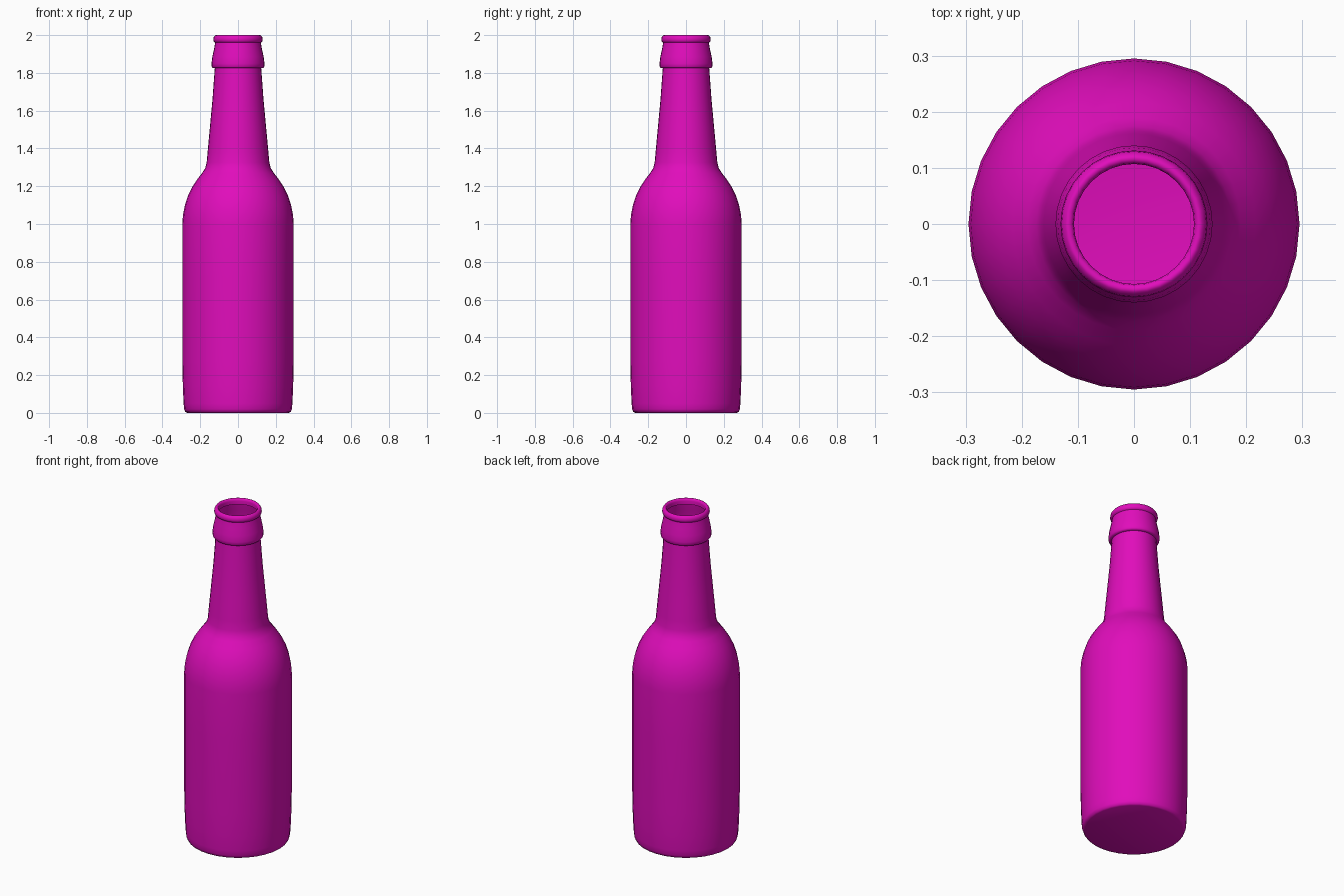
import bpy
import bmesh
from math import sin, cos, pi, radians

cube = bpy.data.objects.get("Cube")
if cube:
    bpy.data.objects.remove(cube, do_unlink=True)

SIDES = 32

# Material
magenta = bpy.data.materials.new("magenta glass")
magenta.use_nodes = True
colour = (0.75, 0.004, 0.5, 1)
magenta.diffuse_color = colour
magenta.node_tree.nodes["Principled BSDF"].inputs["Base Color"].default_value = colour

# Profile sections as (radius, height)
base = [(0.268, 0), (0.279, 0.005), (0.285, 0.02), (0.288, 0.05), (0.292, 0.14), (0.295, 0.28)]
body = [(0.295, 0.72), (0.295, 1.0)]
shoulder = [(0.291, 1.05), (0.281, 1.1), (0.265, 1.15), (0.243, 1.195),
            (0.217, 1.235), (0.19, 1.27), (0.174, 1.295), (0.166, 1.325)]
neck = [(0.161, 1.38), (0.149, 1.51), (0.135, 1.66), (0.123, 1.825)]
collar = [(0.134, 1.826), (0.139, 1.833), (0.14, 1.85), (0.136, 1.885),
          (0.127, 1.925), (0.121, 1.96)]
rim = [(0.127, 1.964), (0.131, 1.974), (0.129, 1.988), (0.122, 1.998),
       (0.116, 2.0), (0.109, 1.995), (0.107, 1.985), (0.107, 1.965)]


def lathe(name, profile, material):
    """Revolve a profile about z, closing its first point with a fan."""
    bm = bmesh.new()
    rings = []
    for r, z in profile:
        rings.append([bm.verts.new((r * cos(2 * pi * i / SIDES), r * sin(2 * pi * i / SIDES), z))
                      for i in range(SIDES)])
    centre = bm.verts.new((0, 0, profile[0][1]))
    for i in range(SIDES):
        j = (i + 1) % SIDES
        bm.faces.new((centre, rings[0][j], rings[0][i]))
        for low, high in zip(rings, rings[1:]):
            bm.faces.new((low[i], low[j], high[j], high[i]))
    mesh = bpy.data.meshes.new(name)
    bm.to_mesh(mesh)
    bm.free()
    mesh.materials.append(material)
    obj = bpy.data.objects.new(name, mesh)
    bpy.context.collection.objects.link(obj)
    return obj


# Hollow bottle, open at the mouth
bottle = lathe("bottle", base + body + shoulder + neck + collar + rim, magenta)
bpy.ops.object.select_all(action='DESELECT')
bottle.select_set(True)
bpy.context.view_layer.objects.active = bottle
bpy.ops.object.shade_smooth_by_angle(angle=radians(60))
